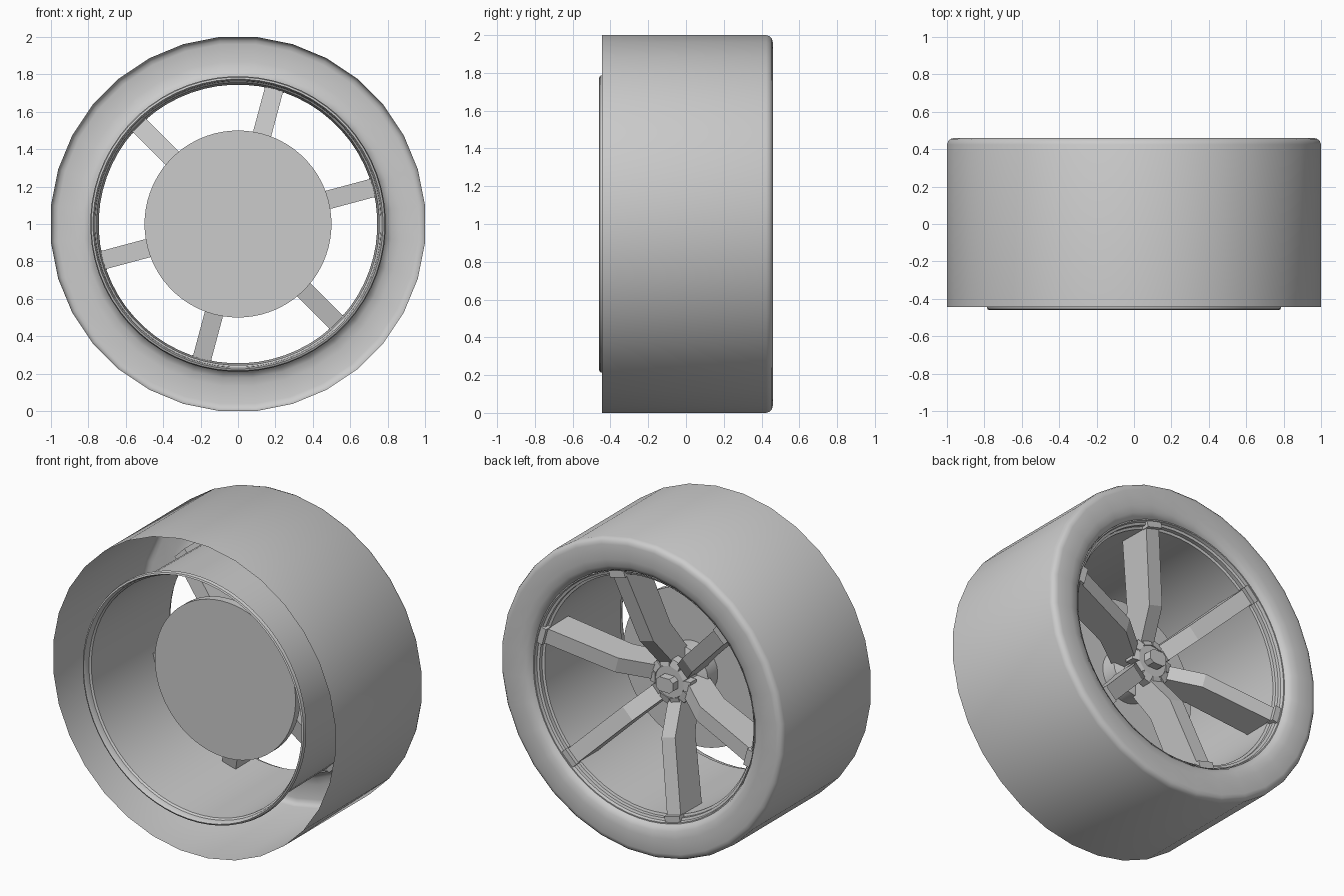
import bpy, bmesh, math
from mathutils import Matrix, Vector

if "Cube" in bpy.data.objects:
    bpy.data.objects.remove(bpy.data.objects["Cube"])

CENTRE = Vector((0, 0, 1))


def finish(name, bm, smooth=None):
    bmesh.ops.recalc_face_normals(bm, faces=bm.faces[:])
    me = bpy.data.meshes.new(name)
    bm.to_mesh(me)
    bm.free()
    ob = bpy.data.objects.new(name, me)
    bpy.context.collection.objects.link(ob)
    ob.location = CENTRE
    if smooth:
        bpy.ops.object.select_all(action='DESELECT')
        ob.select_set(True)
        bpy.context.view_layer.objects.active = ob
        bpy.ops.object.shade_smooth_by_angle(angle=math.radians(smooth))
    return ob


def lathe(name, profile, sides, smooth=40):
    """Spin (radius, y) points around the y axle; radius 0 closes to a point."""
    bm = bmesh.new()
    rings = []
    for r, y in profile:
        if r == 0:
            rings.append([bm.verts.new((0, y, 0))] * sides)
            continue
        ring = []
        for i in range(sides):
            a = (i + 0.5) * math.tau / sides
            ring.append(bm.verts.new((r * math.cos(a), y, r * math.sin(a))))
        rings.append(ring)
    for a, b in zip(rings, rings[1:]):
        for i in range(sides):
            j = (i + 1) % sides
            corners = list(dict.fromkeys((a[i], a[j], b[j], b[i])))
            bm.faces.new(corners)
    return finish(name, bm, smooth)


def radial_part(name, outline, width, angle):
    """Extrude an (r, y) outline sideways, then turn it to its angle round the axle."""
    bm = bmesh.new()
    sides = [[bm.verts.new((r, y, s * width / 2)) for r, y in outline] for s in (-1, 1)]
    n = len(outline)
    bm.faces.new(sides[0])
    bm.faces.new(sides[1][::-1])
    for i in range(n):
        j = (i + 1) % n
        bm.faces.new((sides[0][i], sides[0][j], sides[1][j], sides[1][i]))
    bm.transform(Matrix.Rotation(-angle, 4, 'Y'))
    return finish(name, bm)


# Tyre shell: open at the front, rounded sidewall at the back
lathe("tyre", [(1.005, -0.445), (1.005, 0.425), (0.998, 0.443), (0.985, 0.455),
               (0.965, 0.46), (0.87, 0.46), (0.825, 0.452), (0.797, 0.435),
               (0.785, 0.41)], 32, 60)

# Rim barrel with a rolled lip at each end
lathe("rim_barrel", [(0.79, -0.435), (0.785, -0.455), (0.775, -0.46), (0.768, -0.445),
                     (0.765, -0.42), (0.755, -0.41), (0.745, 0.37), (0.76, 0.375),
                     (0.76, 0.40), (0.775, 0.405), (0.78, 0.425), (0.787, 0.425)], 64, 35)

# Brake disc and the hub in front of it
lathe("brake_disc", [(0, -0.13), (0.5, -0.13), (0.5, -0.08), (0, -0.08)], 64)
lathe("hub", [(0, -0.08), (0.17, -0.08), (0.17, 0.02), (0.11, 0.04), (0.11, 0.15),
              (0.10, 0.165), (0, 0.165)], 32)

# Six bent spokes with a small tab where each meets the rim
spoke = [(0.08, 0.13), (0.30, 0.29), (0.775, 0.405), (0.775, 0.19), (0.34, 0.10), (0.08, -0.05)]
tab = [(0.74, 0.37), (0.74, 0.42), (0.78, 0.42), (0.78, 0.37)]
for k in range(6):
    a = math.radians(15 + 60 * k)
    radial_part(f"spoke_{k + 1}", spoke, 0.10, a)
    radial_part(f"rim_tab_{k + 1}", tab, 0.11, a)

# Notched collar round the hub
for k in range(10):
    radial_part(f"collar_tooth_{k + 1}", [(0.10, 0.10), (0.10, 0.17), (0.145, 0.16), (0.145, 0.10)],
                0.065, math.tau * k / 10)

# Centre lock nut: a flattened block with clipped corners
bm = bmesh.new()
shape = [(-0.06, -0.025), (-0.035, -0.045), (0.035, -0.045), (0.06, -0.025),
         (0.06, 0.025), (0.035, 0.045), (-0.035, 0.045), (-0.06, 0.025)]
face = bm.faces.new([bm.verts.new((x, 0.16, z)) for x, z in shape])
ext = bmesh.ops.extrude_face_region(bm, geom=[face])
for v in ext["geom"]:
    if isinstance(v, bmesh.types.BMVert):
        v.co.y = 0.22
finish("lock_nut", bm)
